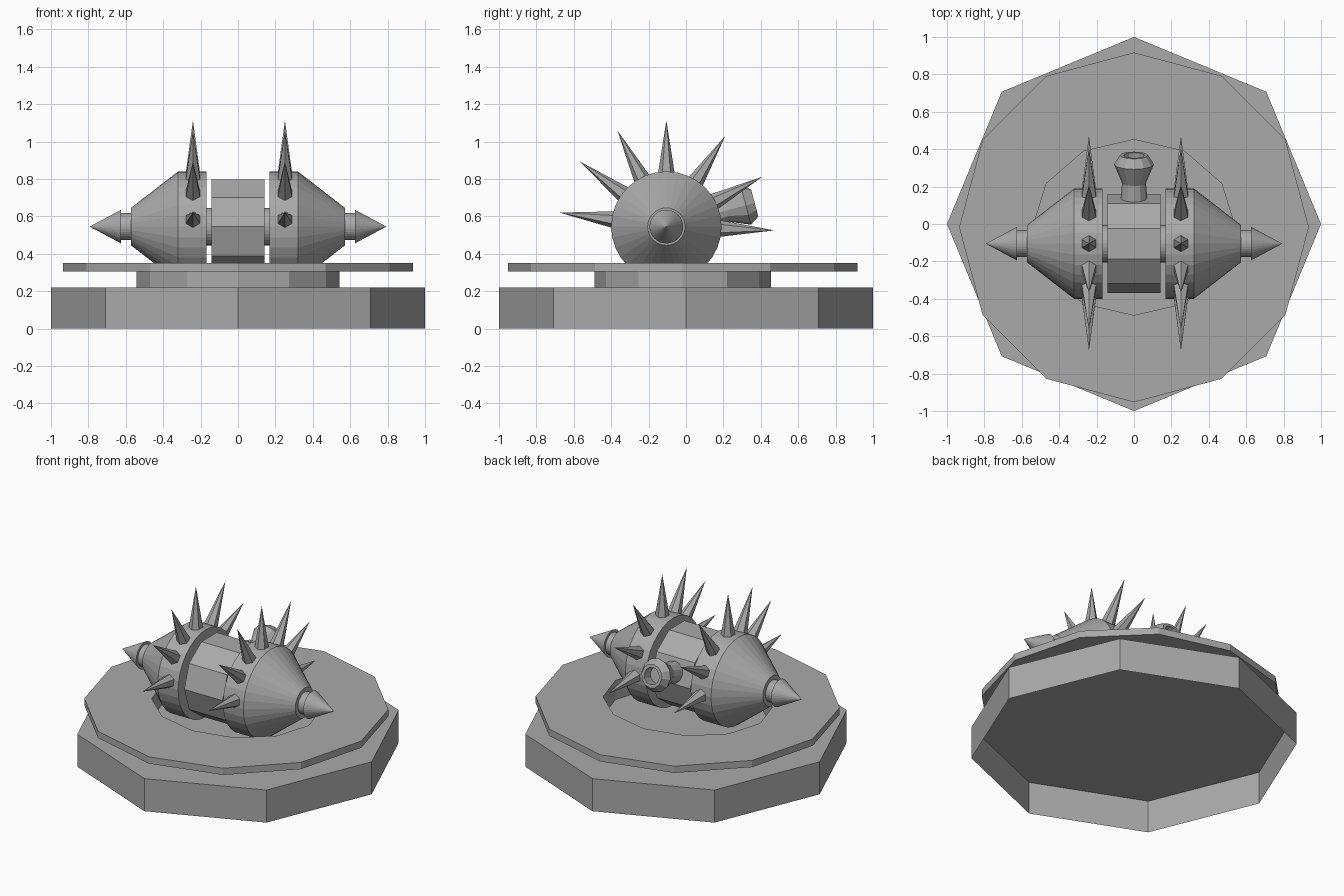
import bpy, bmesh, math
from mathutils import Vector

if "Cube" in bpy.data.objects:
    bpy.data.objects.remove(bpy.data.objects["Cube"])

grey = bpy.data.materials.new("plain grey")
grey.diffuse_color = (0.40, 0.40, 0.40, 1)
grey.use_nodes = True
grey.node_tree.nodes["Principled BSDF"].inputs["Base Color"].default_value = grey.diffuse_color
HUB = Vector((0, -0.105, 0.545))


def lathe(name, profile, n, axis, u, origin=(0, 0, 0), turn=0.0, caps=(True, True)):
    """Flat-sided solid: (distance, radius[, squash]) rings along axis, ends optionally capped."""
    axis, u, origin = Vector(axis).normalized(), Vector(u).normalized(), Vector(origin)
    v = axis.cross(u)
    bm = bmesh.new()
    rings = []
    for d, r, *rest in profile:
        squash = rest[0] if rest else 1.0
        if r == 0:
            rings.append([bm.verts.new(origin + axis * d)] * n)
            continue
        ring = []
        for i in range(n):
            a = math.tau * i / n + turn
            ring.append(bm.verts.new(origin + axis * d + u * (r * math.cos(a))
                                     + v * (r * squash * math.sin(a))))
        rings.append(ring)
    for a, b in zip(rings, rings[1:]):
        for i in range(n):
            j = (i + 1) % n
            bm.faces.new(list(dict.fromkeys((a[i], a[j], b[j], b[i]))))
    if caps[0] and profile[0][1]:
        bm.faces.new(rings[0][::-1])
    if caps[1] and profile[-1][1]:
        bm.faces.new(rings[-1])
    mesh = bpy.data.meshes.new(name)
    bm.to_mesh(mesh)
    bm.free()
    mesh.materials.append(grey)
    ob = bpy.data.objects.new(name, mesh)
    bpy.context.collection.objects.link(ob)
    return ob


X, Y, Z = (1, 0, 0), (0, 1, 0), (0, 0, 1)

# Octagonal base, hollow underneath
lathe("base", [(0, 1), (0.22, 1)], 8, Z, X, caps=(False, True))

# Deck on an oval collar, with an open well in the middle
OVAL = 0.868
lathe("deck", [(0.22, 0.544, OVAL), (0.304, 0.544, OVAL), (0.304, 0.935), (0.35, 0.935),
               (0.35, 0.541, OVAL), (0.22, 0.541, OVAL)], 12, Z, X, (0, -0.018, 0),
      caps=(False, False))

# Central ten-sided drum and the axle through it
lathe("drum", [(-0.143, 0.265), (0.143, 0.265)], 10, X, Y, HUB)
lathe("axle", [(-0.17, 0.1), (0.17, 0.1)], 32, X, Y, HUB)

# Nozzle at the back with a recessed mouth
tilt = math.radians(15)
lathe("nozzle", [(0.2, 0.075), (0.336, 0.064), (0.44, 0.107), (0.489, 0.075),
                 (0.489, 0.055), (0.42, 0.055)], 12,
      (0, math.cos(tilt), math.sin(tilt)), X, HUB)

# Mirrored wheels, hub points and rows of spikes
SPIKES = (172.5, 143, 117, 90, 57, 27.5, -2)
for s, side in ((-1, "left"), (1, "right")):
    out = (s, 0, 0)
    lathe(side + "_wheel", [(0.168, 0.295), (0.32, 0.295), (0.572, 0.1)], 32, out, Y, HUB)
    lathe(side + "_neck", [(0.56, 0.072), (0.63, 0.072)], 32, out, Y, HUB)
    lathe(side + "_hub_point", [(0.625, 0.09), (0.793, 0)], 32, out, Y, HUB)
    for k, deg in enumerate(SPIKES):
        a = math.radians(deg)
        length = 0.567 if deg == 90 else 0.577
        lathe(f"{side}_spike_{k + 1}", [(0.27, 0.047), (length, 0)], 6,
              (0, math.cos(a), math.sin(a)), X, HUB + Vector((0.005 + s * 0.246, 0, 0)),
              math.pi / 2)
